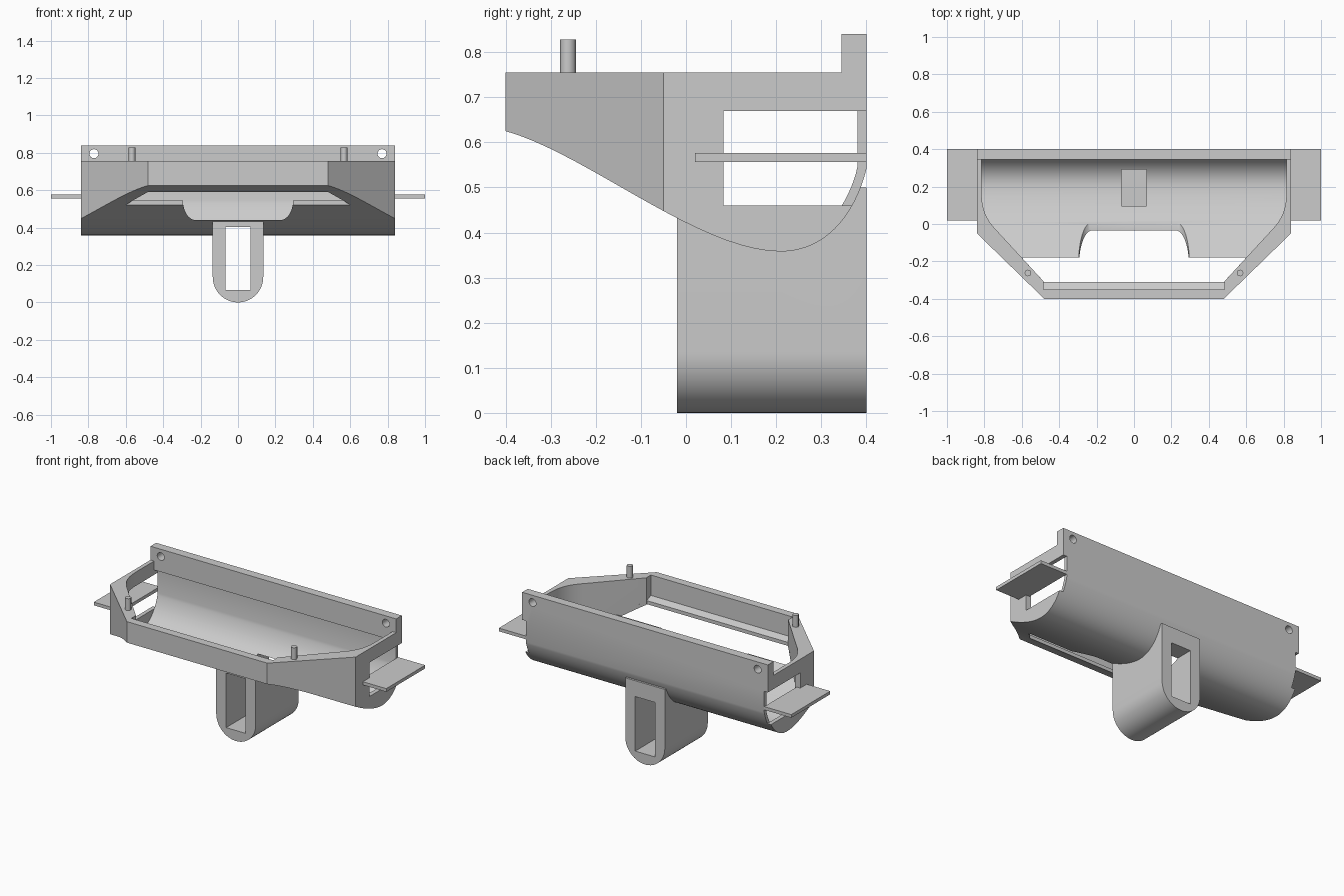
import bpy, bmesh, math
from mathutils import Vector
from mathutils.geometry import interpolate_bezier

cube = bpy.data.objects.get("Cube")
if cube:
    bpy.data.objects.remove(cube, do_unlink=True)

grey = bpy.data.materials.new("plain_grey")
grey.use_nodes = True
grey.diffuse_color = (0.6, 0.6, 0.6, 1)
grey.node_tree.nodes["Principled BSDF"].inputs["Base Color"].default_value = (0.6, 0.6, 0.6, 1)


def prism(name, points, axis, lo, hi):
    """Extrude a 2D outline along an axis; the outline uses the other two axes in order."""
    bm = bmesh.new()

    def place(p, d):
        co = list(p)
        co.insert("xyz".index(axis), d)
        return bm.verts.new(co)

    a = [place(p, lo) for p in points]
    b = [place(p, hi) for p in points]
    bm.faces.new(a)
    bm.faces.new(b)
    for i in range(len(a)):
        j = (i + 1) % len(a)
        bm.faces.new((a[i], a[j], b[j], b[i]))
    bmesh.ops.recalc_face_normals(bm, faces=bm.faces)
    mesh = bpy.data.meshes.new(name)
    bm.to_mesh(mesh)
    bm.free()
    mesh.materials.append(grey)
    ob = bpy.data.objects.new(name, mesh)
    bpy.context.collection.objects.link(ob)
    return ob


def box(name, x0, x1, y0, y1, z0, z1):
    return prism(name, [(x0, y0), (x1, y0), (x1, y1), (x0, y1)], "z", z0, z1)


def circle(cx, cy, r, n):
    return [(cx + r * math.cos(2 * math.pi * i / n), cy + r * math.sin(2 * math.pi * i / n))
            for i in range(n)]


def combine(target, tool, operation):
    mod = target.modifiers.new("combine", "BOOLEAN")
    mod.operation, mod.solver, mod.object = operation, "EXACT", tool
    bpy.context.view_layer.objects.active = target
    bpy.ops.object.modifier_apply(modifier=mod.name)
    bpy.data.objects.remove(tool, do_unlink=True)


def curve(points, n):
    return [Vector(p[:2]) for p in interpolate_bezier(*[(*p, 0) for p in points], n)]


def mirrored(half):
    return half + [(-x, y) for x, y in reversed(half)]


# Underside profile (y, z), and the same curve moved inward by the shell thickness
outer = curve([(-.4, .625), (-.22, .575), (.03, .358), (.21, .358)], 20)
outer += curve([(.21, .358), (.31, .358), (.375, .44), (.4, .54)], 20)[1:]
inner = []
for i, p in enumerate(outer):
    t = (outer[min(i + 1, len(outer) - 1)] - outer[max(i - 1, 0)]).normalized()
    inner.append(p + Vector((-t.y, t.x)) * .02)
inner[-1] = Vector((.38, .545))

# Tray body: side profile trimmed to the chamfered plan outline
tray = prism("tray", outer + [(.4, .84), (.345, .84), (.345, .755), (-.4, .755)], "x", -.9, .9)
plan = mirrored([(.48, -.4), (.84, -.05), (.84, .5)])
combine(tray, prism("plan_cutter", plan, "z", -.1, 1), "INTERSECT")

# Rounded hanging bracket
bracket = [(.135 * math.cos(a), .135 + .135 * math.sin(a))
           for a in (-math.pi * i / 32 for i in range(33))]
combine(tray, prism("bracket", bracket + [(-.135, .5), (.135, .5)], "y", -.02, .4), "UNION")

# Hollow interior with rounded side walls and a thicker flange along the back
cavity = prism("cavity", inner + [(.38, .7), (.345, .7), (.345, 1), (-.42, 1)], "x", -.9, .9)
wall = curve([(.72, -.05), (.785, .015), (.815, .07), (.815, .17)], 14)
hollow = mirrored([(.485, -.35), (.485, -.305)] + [tuple(p) for p in wall] + [(.815, .45)])
combine(cavity, prism("hollow_cutter", hollow, "z", .2, 1.1), "INTERSECT")
combine(tray, cavity, "DIFFERENCE")

# Opening in the floor behind the front wall
opening = mirrored([(.485, -.31), (.485, -.305), (.6, -.18)])
combine(tray, prism("opening_cutter", opening, "z", .4, .7), "DIFFERENCE")

# Wide notch with rounded corners in the floor edge
corner = curve([(.23, .44), (.265, .445), (.288, .48), (.295, .535)], 10)
notch = mirrored([tuple(p) for p in corner] + [(.295, .6)])
combine(tray, prism("notch_cutter", notch, "y", -.25, .1), "DIFFERENCE")

# Slot through the bracket
combine(tray, box("slot_cutter", -.067, .067, -.1, .5, .065, .402), "DIFFERENCE")

for side, label in ((1, "left"), (-1, "right")):
    # Side windows, open at the back corner
    for x0, y0, y1 in ((.76, .083, .25), (.815, .2, .5)):
        a, b = sorted((side * x0, side * .95))
        combine(tray, box("window_cutter", a, b, y0, y1, .46, .67), "DIFFERENCE")
    # Screw holes in the back flange
    hole = circle(side * .77, .795, .024, 24)
    combine(tray, prism("hole_cutter", hole, "y", .3, .45), "DIFFERENCE")
    # Side plates and locating pins
    a, b = sorted((side * .815, side))
    box(label + "_side_plate", a, b, .02, .4, .556, .576)
    prism(label + "_pin", circle(side * .567, -.262, .018, 8), "z", .74, .828)

# Smooth curves, sharp edges
names = ["tray", "left_pin", "right_pin"]
for name in names:
    bpy.ops.object.select_all(action="DESELECT")
    ob = bpy.data.objects[name]
    ob.select_set(True)
    bpy.context.view_layer.objects.active = ob
    bpy.ops.object.shade_smooth_by_angle(angle=math.radians(50 if "pin" in name else 30))
